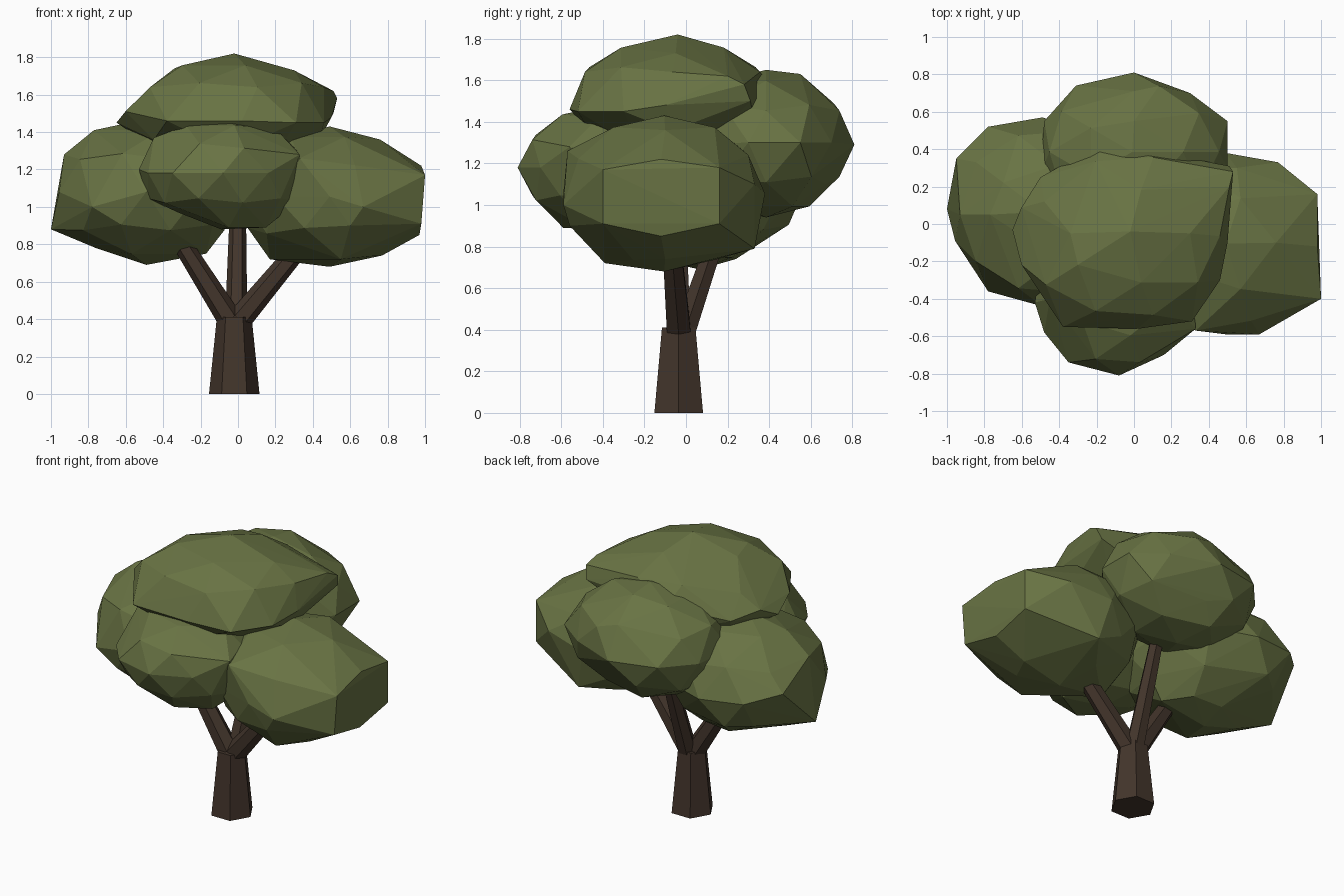
import bpy, bmesh, math
from mathutils import Vector


def material(name, color):
    m = bpy.data.materials.new(name)
    m.diffuse_color = color
    return m


leaf = material("leaf_green", (0.14, 0.172, 0.057, 1))
bark = material("bark_brown", (0.055, 0.035, 0.024, 1))


def finish(name, bm, mat):
    bmesh.ops.recalc_face_normals(bm, faces=bm.faces)
    me = bpy.data.meshes.new(name)
    bm.to_mesh(me)
    bm.free()
    me.materials.append(mat)
    ob = bpy.data.objects.new(name, me)
    bpy.context.collection.objects.link(ob)
    return ob


def limb(name, start, end, r1, r2, sides=6):
    """Tapered prism between two points."""
    a, b = Vector(start), Vector(end)
    rot = Vector((0, 0, 1)).rotation_difference(b - a)
    bm = bmesh.new()
    rings = []
    for p, r in ((a, r1), (b, r2)):
        rings.append([bm.verts.new(p + rot @ Vector((r * math.cos(t), r * math.sin(t), 0)))
                      for t in (2 * math.pi * i / sides for i in range(sides))])
    for i in range(sides):
        j = (i + 1) % sides
        bm.faces.new((rings[0][i], rings[0][j], rings[1][j], rings[1][i]))
    bm.faces.new(rings[0])
    bm.faces.new(rings[1])
    return finish(name, bm, bark)


def clump(name, lo, hi, corners):
    """Convex faceted ball fitted to a box, nearest vertices pulled to corners."""
    lo, hi = Vector(lo), Vector(hi)
    mid, half = (lo + hi) / 2, (hi - lo) / 2
    ball = bmesh.new()
    bmesh.ops.create_icosphere(ball, subdivisions=2, radius=1)
    points = [v.co.copy() for v in ball.verts]
    ball.free()
    pulled = []
    for c in corners:
        p = Vector([(c[i] - mid[i]) / half[i] for i in range(3)])
        near = min(points, key=lambda q: (q - p.normalized()).length)
        points.remove(near)
        pulled.append(p)
    bm = bmesh.new()
    for p in points + pulled:
        bm.verts.new([mid[i] + p[i] * half[i] for i in range(3)])
    hull = bmesh.ops.convex_hull(bm, input=bm.verts)
    inside = [g for g in hull["geom_interior"] if isinstance(g, bmesh.types.BMVert)]
    bmesh.ops.delete(bm, geom=inside, context='VERTS')
    return finish(name, bm, leaf)


# Trunk and three branches
limb("trunk", (-0.02, -0.035, 0), (-0.02, -0.035, 0.41), 0.135, 0.093)
limb("left_branch", (-0.045, -0.035, 0.40), (-0.31, -0.04, 0.82), 0.066, 0.05)
limb("right_branch", (0.01, -0.035, 0.40), (0.36, -0.07, 0.82), 0.066, 0.05)
limb("back_branch", (-0.01, -0.01, 0.38), (0.0, 0.21, 1.03), 0.06, 0.042)

# Foliage clumps
clump("top_foliage", (-0.63, -0.56, 1.22), (0.52, 0.43, 1.80), [
    (0.53, 0.28, 1.58), (0.50, -0.10, 1.48), (0.31, -0.52, 1.45), (-0.38, -0.55, 1.46),
    (-0.65, -0.03, 1.45), (-0.50, 0.25, 1.47), (-0.16, 0.44, 1.55), (-0.02, -0.04, 1.82),
    (-0.34, -0.05, 1.74), (0.30, -0.05, 1.73), (-0.50, -0.12, 1.60), (-0.48, 0.12, 1.60),
    (0.46, -0.30, 1.45), (0.02, -0.56, 1.46), (0.51, 0.31, 1.50), (0.51, 0.20, 1.62)])
clump("right_foliage", (0.0, -0.59, 0.68), (0.98, 0.38, 1.43), [
    (1.00, -0.40, 1.17), (0.98, 0.16, 1.18), (0.98, -0.40, 0.91), (0.98, 0.16, 0.91),
    (0.98, -0.12, 1.22), (0.97, -0.12, 0.85), (0.98, -0.12, 1.03),
    (0.67, -0.59, 1.00), (0.77, 0.33, 1.10), (0.76, -0.10, 1.36), (0.77, -0.10, 0.74),
    (0.33, -0.57, 1.26), (0.60, -0.56, 0.90), (0.55, 0.33, 0.79), (0.55, 0.30, 1.24),
    (0.55, -0.39, 0.72), (0.17, -0.10, 0.72)])
clump("left_foliage", (-0.98, -0.44, 0.69), (0.0, 0.57, 1.47), [
    (-1.00, 0.08, 0.88), (-0.95, 0.35, 1.15), (-0.78, 0.52, 1.10), (-0.78, -0.36, 1.00),
    (-0.93, 0.05, 1.28), (-0.77, 0.05, 1.41), (-0.76, 0.05, 0.78), (-0.17, 0.05, 0.75),
    (-0.50, 0.40, 0.87), (-0.24, 0.37, 0.88), (-0.76, 0.38, 0.90), (-0.48, 0.24, 0.74)])
clump("front_foliage", (-0.53, -0.80, 0.88), (0.35, 0.02, 1.48), [
    (-0.08, -0.81, 1.18), (-0.35, -0.74, 1.18), (0.16, -0.70, 1.18), (0.33, -0.56, 1.28),
    (-0.45, -0.40, 1.37), (0.20, -0.42, 1.42), (0.32, -0.42, 1.03), (-0.32, -0.42, 0.97),
    (-0.53, -0.42, 1.20), (-0.48, -0.58, 1.18), (-0.05, -0.59, 0.89), (0.15, -0.48, 0.89)])
clump("back_foliage", (-0.53, -0.03, 0.94), (0.51, 0.80, 1.65), [
    (0.00, 0.81, 1.29), (-0.31, 0.74, 1.30), (0.30, 0.70, 1.30), (0.50, 0.55, 1.30),
    (0.00, 0.71, 1.49), (0.00, 0.55, 1.63), (0.00, 0.67, 1.10), (0.50, 0.30, 1.30),
    (-0.48, 0.55, 1.30)])
